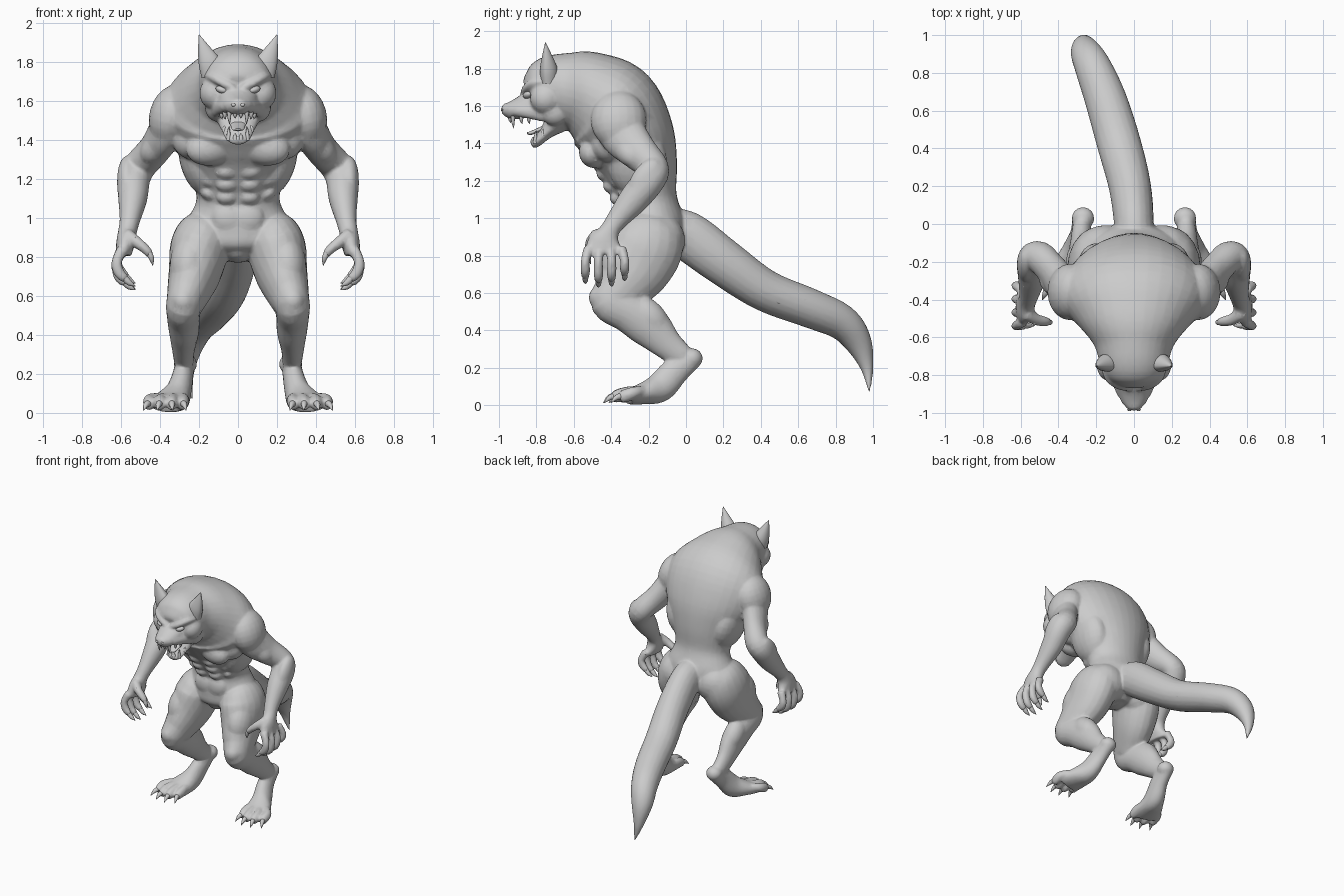
import bpy, bmesh, math
from mathutils import Vector, Matrix

fur = bpy.data.materials.new("grey_fur")
fur.diffuse_color = (0.6, 0.6, 0.6, 1)


def spline(pts, steps):
    """Catmull-Rom through the control points."""
    pts = [Vector(p) for p in pts]
    out = []
    for i in range(len(pts) - 1):
        a, b, c, d = pts[max(i - 1, 0)], pts[i], pts[i + 1], pts[min(i + 2, len(pts) - 1)]
        for k in range(steps):
            t = k / steps
            out.append(0.5 * (2 * b + (c - a) * t + (2 * a - 5 * b + 4 * c - d) * t * t
                              + (3 * b - a - 3 * c + d) * t ** 3))
    return out + [pts[-1]]


def tube(bm, pts, s=1, sides=20, steps=5, front=1.0):
    """Loft ellipses along points (x, y, z, half width, half depth); s=-1 mirrors."""
    path = spline(pts, steps)
    rings = []
    for i, p in enumerate(path):
        t = path[min(i + 1, len(path) - 1)] - path[max(i - 1, 0)]
        t = Vector(t[:3]).normalized()
        side = (Vector((1, 0, 0)) - t * t.x).normalized()
        n = side.cross(t)
        ring = []
        for k in range(sides):
            a = math.tau * k / sides
            h = math.sin(a)
            if h * n.y < 0:
                h *= front
            v = Vector(p[:3]) + side * math.cos(a) * max(p[3], .001) + n * h * max(p[4], .001)
            ring.append(bm.verts.new((v.x * s, v.y, v.z)))
        rings.append(ring)
    for r, q in zip(rings, rings[1:]):
        for k in range(sides):
            bm.faces.new((r[k], r[(k + 1) % sides], q[(k + 1) % sides], q[k]))
    bm.faces.new(rings[0])
    bm.faces.new(rings[-1][::-1])


def blob(bm, c, r, s=1, tilt=(0, 0, 0)):
    """Ellipsoid muscle."""
    m = Matrix.Translation(c)
    for ang, ax in zip(tilt, "XYZ"):
        m = m @ Matrix.Rotation(math.radians(ang), 4, ax)
    m = Matrix.Diagonal((s, 1, 1, 1)) @ m @ Matrix.Diagonal((*r, 1))
    bmesh.ops.create_uvsphere(bm, u_segments=20, v_segments=12, radius=1, matrix=m)


def finish(bm, name, angle=60):
    bmesh.ops.recalc_face_normals(bm, faces=bm.faces)
    me = bpy.data.meshes.new(name)
    bm.to_mesh(me)
    bm.free()
    ob = bpy.data.objects.new(name, me)
    bpy.context.collection.objects.link(ob)
    me.materials.append(fur)
    bpy.ops.object.select_all(action='DESELECT')
    ob.select_set(True)
    bpy.context.view_layer.objects.active = ob
    bpy.ops.object.shade_smooth_by_angle(angle=math.radians(angle))
    return ob


body, claws, ears = bmesh.new(), bmesh.new(), bmesh.new()
eyes, teeth = bmesh.new(), bmesh.new()

# torso, hunched back, neck and skull
tube(body, [(0, -.18, .78, .06, .08), (0, -.18, .86, .2, .18), (0, -.19, .97, .26, .185),
            (0, -.21, 1.1, .213, .162), (0, -.245, 1.25, .26, .205), (0, -.305, 1.42, .355, .25),
            (0, -.40, 1.58, .385, .27), (0, -.52, 1.66, .3, .235), (0, -.64, 1.69, .212, .2),
            (0, -.74, 1.705, .18, .162), (0, -.81, 1.685, .145, .11), (0, -.845, 1.67, .08, .06)],
     sides=32)
# tail
tube(body, [(0, -.13, .95, .1, .1), (0, 0, .91, .105, .13), (-.022, .2, .765, .112, .125),
            (-.078, .42, .615, .117, .112), (-.15, .66, .52, .111, .105), (-.217, .83, .445, .097, .095),
            (-.258, .918, .34, .078, .075), (-.262, .968, .2, .037, .035), (-.235, .98, .065, .004, .004)])
# muzzle, nose, throat and lower jaw
tube(body, [(0, -.72, 1.63, .13, .09), (0, -.82, 1.612, .105, .075), (0, -.89, 1.588, .085, .058),
            (0, -.945, 1.572, .065, .045), (0, -.965, 1.567, .037, .03)])
blob(body, (0, -.955, 1.58), (.05, .034, .037))
blob(body, (0, -.69, 1.54), (.11, .07, .09))
tube(body, [(0, -.62, 1.57, .13, .09), (0, -.70, 1.505, .11, .06), (0, -.755, 1.45, .085, .035),
            (0, -.80, 1.405, .062, .026), (0, -.825, 1.39, .03, .018)])
# tongue
tube(teeth, [(0, -.72, 1.5, .045, .015), (0, -.78, 1.475, .038, .012),
             (0, -.83, 1.455, .03, .01), (0, -.85, 1.455, .012, .005)])
# breastbone and crotch
blob(body, (0, -.455, 1.375), (.15, .1, .1), tilt=(-20, 0, 0))
blob(body, (0, -.2, .83), (.085, .13, .06))

for s in (1, -1):
    # chest, flank and abdominal muscles
    blob(body, (.125, -.475, 1.37), (.15, .09, .1), s, (-12, 18, -15))
    blob(body, (.235, -.42, 1.4), (.1, .09, .1), s)
    blob(body, (.2, -.26, 1.3), (.1, .16, .19), s, (0, 14, 0))
    for z, y, w in ((1.235, -.435, .058), (1.17, -.4, .056), (1.105, -.365, .052)):
        blob(body, (.058, y, z), (w, .045, .038), s, (-22, 0, 0))
        blob(body, (.15, y + .055, z + .02), (.055, .055, .034), s, (0, -30, 0))
    blob(body, (.045, -.335, 1.0), (.09, .048, .085), s)
    # cheeks, cheek ruffs and angry brows
    blob(body, (.12, -.75, 1.64), (.078, .085, .085), s)
    blob(body, (.11, -.7, 1.57), (.06, .08, .075), s)
    tube(body, [(.02, -.868, 1.665, .018, .018), (.075, -.858, 1.692, .022, .02),
                (.13, -.82, 1.722, .022, .022), (.165, -.77, 1.73, .01, .01)], s)
    # lips
    tube(body, [(.05, -.9, 1.575, .038, .035), (.085, -.83, 1.57, .033, .04),
                (.11, -.76, 1.56, .03, .045)], s)
    # eyes and nostrils
    blob(eyes, (.085, -.848, 1.658), (.032, .022, .018), s, (0, -18, 25))
    blob(eyes, (.024, -.984, 1.58), (.012, .006, .008), s)
    # cupped ears
    tube(ears, [(.125, -.745, 1.74, .065, .062), (.148, -.748, 1.8, .056, .06),
                (.172, -.75, 1.86, .035, .038), (.2, -.752, 1.94, .002, .002)], s, front=.55)
    # teeth: upper row then lower row, with longer fangs
    for x, y, z, h in ((.015, -.94, 1.535, .025), (.045, -.925, 1.535, .055), (.068, -.88, 1.535, .03),
                       (.085, -.84, 1.535, .03), (.015, -.82, 1.41, -.025),
                       (.048, -.805, 1.415, -.055), (.07, -.765, 1.45, -.03)):
        tube(teeth, [(x, y, z + h * .3, .012, .012), (x, y, z - h * .4, .009, .009),
                     (x * .95, y + .004, z - h, .001, .001)], s, sides=8, steps=2)

    # arm with shoulder, upper arm, forearm and palm
    tube(body, [(.2, -.38, 1.56, .05, .06), (.3, -.365, 1.52, .11, .13), (.37, -.33, 1.44, .09, .125),
                (.43, -.25, 1.35, .08, .1), (.505, -.17, 1.265, .085, .08), (.535, -.2, 1.2, .085, .085),
                (.54, -.28, 1.1, .075, .08), (.555, -.37, .99, .053, .057), (.567, -.41, .93, .048, .054),
                (.577, -.435, .87, .048, .09), (.588, -.44, .81, .04, .1)], s)
    blob(body, (.34, -.36, 1.525), (.115, .15, .16), s, (0, -15, 0))
    blob(body, (.425, -.31, 1.36), (.065, .07, .1), s, (35, -35, 0))
    blob(body, (.57, -.22, 1.2), (.05, .075, .13), s, (-30, 0, 0))
    # fingers, thumb and their claws
    for i in range(4):
        y, d = -.52 + .058 * i, (0, -.02, -.015, .015)[i]
        f = y + (i - 1.5) * .012
        tube(body, [(.592, y, .84, .03, .028), (.622, f, .775, .027, .024),
                    (.61, f, .72 + d, .029, .026), (.575, f, .685 + d, .022, .02)], s, 12)
        tube(claws, [(.585, f, .695 + d, .018, .017), (.557, f, .667 + d, .015, .014),
                     (.525, f, .65 + d, .001, .001)], s, 10, 3)
    tube(body, [(.57, -.47, .91, .038, .04), (.52, -.505, .875, .03, .032), (.475, -.515, .84, .025, .027),
                (.45, -.52, .81, .02, .02)], s, 12)
    tube(claws, [(.455, -.52, .82, .016, .016), (.443, -.52, .79, .013, .013),
                 (.437, -.51, .755, .001, .001)], s, 10, 3)

    # leg with thigh, knee, calf and hock
    tube(body, [(.12, -.19, 1.02, .05, .06), (.165, -.2, .94, .13, .165), (.195, -.215, .85, .152, .2),
                (.22, -.27, .73, .137, .185), (.258, -.36, .61, .108, .14), (.28, -.4, .55, .09, .11),
                (.28, -.31, .5, .085, .11), (.277, -.2, .425, .078, .115), (.28, -.1, .325, .058, .083),
                (.277, -.02, .26, .05, .065)], s)
    blob(body, (.15, -.13, .88), (.15, .125, .14), s)
    blob(body, (.25, -.32, .77), (.1, .13, .16), s, (-28, -6, 0))
    blob(body, (.28, -.45, .575), (.065, .07, .07), s)
    blob(body, (.285, -.2, .475), (.075, .085, .13), s, (45, 0, 0))
    blob(body, (.27, .03, .25), (.06, .06, .055), s)
    # foot, toes and claws
    tube(body, [(.275, .03, .25, .05, .06), (.285, -.06, .18, .055, .075), (.31, -.14, .095, .07, .08),
                (.34, -.23, .062, .095, .058), (.36, -.31, .045, .105, .042)], s)
    for x, y in ((.285, -.355), (.34, -.385), (.4, -.38), (.455, -.345)):
        k = .34 + (x - .37) * .6
        tube(body, [(k, -.22, .075, .03, .03), (x - .005, y + .07, .068, .03, .032),
                    (x, y + .02, .05, .032, .036), (x, y - .01, .038, .022, .027)], s, 12)
        dx = (x - .35) * .15
        tube(claws, [(x, y + .01, .05, .018, .018), (x + dx, y - .025, .042, .015, .015),
                     (x + dx * 2, y - .058, .012, .001, .001)], s, 10, 3)

# fuse the muscles and limbs into one skin
skin = finish(body, "body")
fuse = skin.modifiers.new("fuse", 'REMESH')
fuse.mode, fuse.voxel_size, fuse.use_smooth_shade = 'VOXEL', .009, True
relax = skin.modifiers.new("relax", 'SMOOTH')
relax.factor, relax.iterations = .5, 5
facet = skin.modifiers.new("facet", 'DECIMATE')
facet.ratio = .2

finish(claws, "claws")
finish(ears, "ears", 40)
finish(eyes, "eyes_and_nostrils")
finish(teeth, "teeth_and_tongue")
